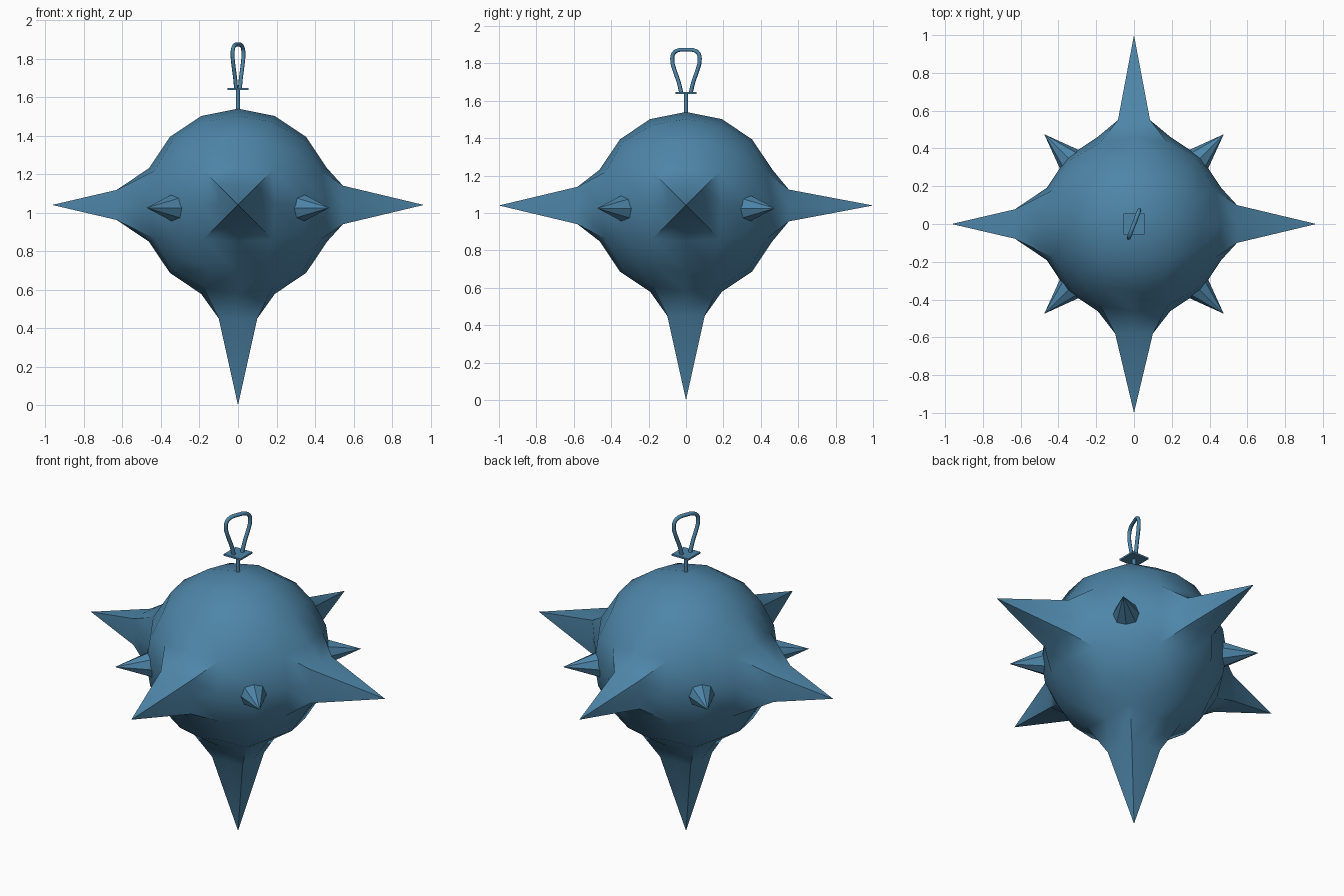
import bpy, bmesh, math
from mathutils import Vector

if "Cube" in bpy.data.objects:
    bpy.data.objects.remove(bpy.data.objects["Cube"])

MID = 1.04      # height of the ball centre
RADIUS = 0.5

blue = bpy.data.materials.new("steel_blue")
blue.use_nodes = True
colour = (0.075, 0.235, 0.39, 1)
blue.diffuse_color = colour
blue.node_tree.nodes["Principled BSDF"].inputs["Base Color"].default_value = colour


def add_mesh(name, bm, location=(0, 0, 0)):
    bmesh.ops.recalc_face_normals(bm, faces=bm.faces)
    mesh = bpy.data.meshes.new(name)
    bm.to_mesh(mesh)
    bm.free()
    mesh.materials.append(blue)
    obj = bpy.data.objects.new(name, mesh)
    obj.location = location
    bpy.context.collection.objects.link(obj)
    return obj


def smooth(obj, angle):
    bpy.ops.object.select_all(action='DESELECT')
    obj.select_set(True)
    bpy.context.view_layer.objects.active = obj
    bpy.ops.object.shade_smooth_by_angle(angle=math.radians(angle))


def grow_spike(bm, axis, shoulder, half, tip):
    """Replace the middle of one side of the ball with a flared square spike."""
    axis = Vector(axis)
    u = Vector((axis.y, axis.z, axis.x))
    w = axis.cross(u)
    centre = min(bm.verts, key=lambda v: (v.co - axis * RADIUS).length)
    rim = list({v for f in centre.link_faces for v in f.verts if v != centre})
    rim.sort(key=lambda v: math.atan2(v.co.dot(w), v.co.dot(u)))
    bmesh.ops.delete(bm, geom=[centre], context='VERTS')
    ring = []
    for v in rim:
        a, b = (round(v.co.dot(d) / 0.18) for d in (u, w))
        ring.append(bm.verts.new(axis * shoulder + (u * a + w * b) * half))
    point = bm.verts.new(axis * tip)
    for i in range(len(rim)):
        j = (i + 1) % len(rim)
        bm.faces.new((rim[i], rim[j], ring[j], ring[i]))
        bm.faces.new((ring[i], ring[j], point))


# Ball made from an evenly gridded cube, with five large spikes
bm = bmesh.new()
bmesh.ops.create_cube(bm, size=2)
bmesh.ops.subdivide_edges(bm, edges=bm.edges[:], cuts=3, use_grid_fill=True)
for v in bm.verts:
    v.co = Vector([math.tan(c * math.pi / 4) for c in v.co]).normalized() * RADIUS
grow_spike(bm, (1, 0, 0), 0.545, 0.1, 0.965)
grow_spike(bm, (-1, 0, 0), 0.63, 0.078, 0.965)
grow_spike(bm, (0, 1, 0), 0.55, 0.085, 1.0)
grow_spike(bm, (0, -1, 0), 0.58, 0.1, 1.0)
grow_spike(bm, (0, 0, -1), 0.59, 0.1, MID)
smooth(add_mesh("spiked_ball", bm, (0, 0, MID)), 40)

# Four small faceted cones between the large spikes
for side, sx in (("left", 1), ("right", -1)):
    for end, sy in (("front", -1), ("back", 1)):
        bm = bmesh.new()
        bmesh.ops.create_cone(bm, cap_ends=True, segments=8, radius1=0.09,
                              radius2=0, depth=0.24)
        cone = add_mesh(f"small_spike_{end}_{side}", bm, (sx * 0.39, sy * 0.39, 1.025))
        cone.rotation_euler = Vector((sx, sy, 0)).to_track_quat('Z', 'Y').to_euler()

# Hanger stem
bm = bmesh.new()
bmesh.ops.create_cone(bm, cap_ends=True, segments=8, radius1=0.011, radius2=0.011, depth=0.15)
smooth(add_mesh("hanger_stem", bm, (0, 0, 1.57)), 50)

# Hanger plate
bm = bmesh.new()
bmesh.ops.create_cube(bm, size=1)
bmesh.ops.scale(bm, vec=(0.11, 0.11, 0.01), verts=bm.verts)
add_mesh("hanger_plate", bm, (0, 0, 1.642))

# Hanger loop: half outline mirrored, swept as a round wire
half = [(0.027, 1.64), (0.042, 1.70), (0.066, 1.765), (0.078, 1.81),
        (0.072, 1.852), (0.045, 1.87)]
outline = half + [(0, 1.873)] + [(-x, z) for x, z in reversed(half)]
curve = bpy.data.curves.new("hanger_loop", 'CURVE')
curve.dimensions = '3D'
curve.bevel_depth = 0.011
curve.bevel_resolution = 1
curve.use_fill_caps = True
curve.resolution_u = 3
spline = curve.splines.new('BEZIER')
spline.bezier_points.add(len(outline) - 1)
for p, (x, z) in zip(spline.bezier_points, outline):
    p.co = (x, 0, z)
    p.handle_left_type = p.handle_right_type = 'AUTO'
curve.materials.append(blue)
loop = bpy.data.objects.new("hanger_loop", curve)
loop.rotation_euler.z = math.radians(69)
bpy.context.collection.objects.link(loop)
